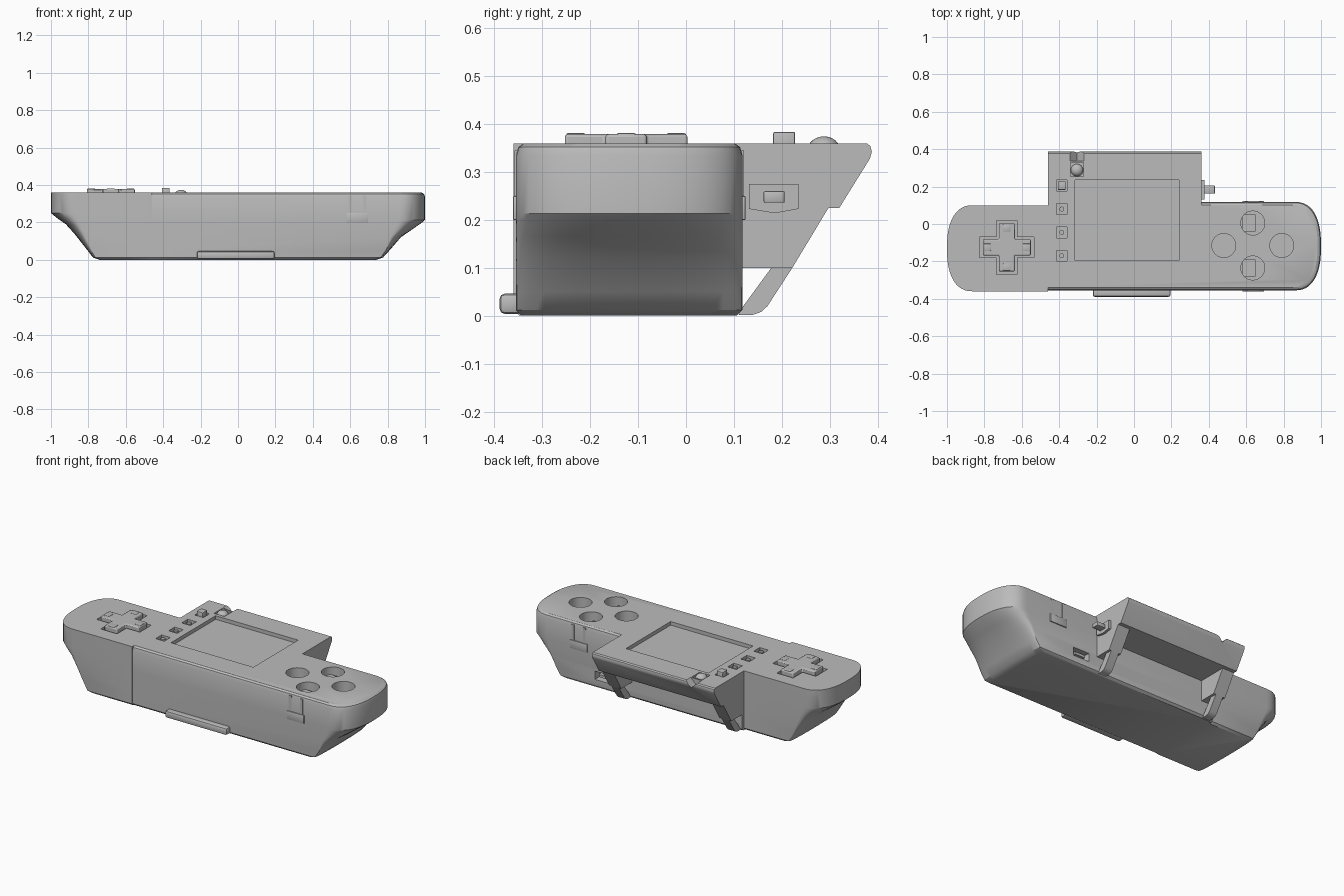
import bpy, bmesh, math
from mathutils import Matrix

if "Cube" in bpy.data.objects:
    bpy.data.objects.remove(bpy.data.objects["Cube"], do_unlink=True)

grey = bpy.data.materials.new("plain grey")
grey.use_nodes = True
COLOR = (0.5, 0.5, 0.5, 1)
grey.diffuse_color = COLOR
grey.node_tree.nodes["Principled BSDF"].inputs["Base Color"].default_value = COLOR
TOP = 0.36


def finish(bm, name):
    bmesh.ops.recalc_face_normals(bm, faces=bm.faces)
    mesh = bpy.data.meshes.new(name)
    bm.to_mesh(mesh)
    bm.free()
    mesh.materials.append(grey)
    obj = bpy.data.objects.new(name, mesh)
    bpy.context.collection.objects.link(obj)
    return obj


def box(name, x, y, z, bevel=0):
    bm = bmesh.new()
    bmesh.ops.create_cube(bm, size=1)
    for v in bm.verts:
        for i, (a, b) in enumerate((x, y, z)):
            v.co[i] = b if v.co[i] > 0 else a
    if bevel:
        bmesh.ops.bevel(bm, geom=bm.edges[:], offset=bevel, segments=2,
                        profile=0.5, affect='EDGES')
    return finish(bm, name)


def prism(name, points, lo, hi, axis):
    """Extrude a 2D outline along x (points are y, z) or z (points are x, y)."""
    bm = bmesh.new()
    put = (lambda p, d: (d, *p)) if axis == 'x' else (lambda p, d: (*p, d))
    rings = [[bm.verts.new(put(p, d)) for p in points] for d in (lo, hi)]
    for ring in rings:
        bm.faces.new(ring)
    n = len(points)
    for i in range(n):
        j = (i + 1) % n
        bm.faces.new((rings[0][i], rings[0][j], rings[1][j], rings[1][i]))
    return finish(bm, name)


def disc(name, x, y, r, lo, hi, sides=32):
    turn = [2 * math.pi * i / sides for i in range(sides)]
    return prism(name, [(x + r * math.cos(a), y + r * math.sin(a)) for a in turn],
                 lo, hi, 'z')


def boolean(obj, other, operation='DIFFERENCE'):
    bpy.context.view_layer.objects.active = obj
    mod = obj.modifiers.new("cut", 'BOOLEAN')
    mod.object, mod.operation, mod.solver = other, operation, 'EXACT'
    bpy.ops.object.modifier_apply(modifier=mod.name)
    bpy.data.objects.remove(other, do_unlink=True)


def grip(name, side, split, front, back, levels):
    """Stack rounded-end outlines: height, corner x, end x, edge inset."""
    bm = bmesh.new()
    rings = []
    mid, half = (front + back) / 2, (back - front) / 2
    for z, xs, xe, inset in levels:
        h = half - inset
        pts = [(split, mid - h)]
        for i in range(25):
            a = math.pi * (i / 24 - 0.5)
            c, s = max(math.cos(a), 0) ** 0.83, math.sin(a)
            pts.append((side * (xs + (xe - xs) * c),
                        mid + h * math.copysign(abs(s) ** 0.83, s)))
        pts.append((split, mid + h))
        rings.append([bm.verts.new((x, y, z)) for x, y in pts])
    for lower, upper in zip(rings, rings[1:]):
        for i in range(len(lower)):
            j = (i + 1) % len(lower)
            bm.faces.new((lower[i], lower[j], upper[j], upper[i]))
    bm.faces.new(rings[0])
    bm.faces.new(rings[-1])
    return finish(bm, name)


def cross(cx, cy, arm, w):
    q = [(arm, -w), (arm, w), (w, w)]
    pts = []
    for k in range(4):
        turn = Matrix.Rotation(k * math.pi / 2, 2)
        for p in q:
            x, y = turn[0][0] * p[0] + turn[0][1] * p[1], turn[1][0] * p[0] + turn[1][1] * p[1]
            pts.append((cx + x, cy + y))
    return pts


# Two halves of the shell
SEAM = -0.46
body = grip("main_body", 1, SEAM, -0.355, 0.118, [
    (0, .73, .74, .012), (.012, .76, .775, 0), (.05, .785, .81, 0),
    (.12, .815, .87, 0), (.165, .84, .935, 0), (.2, .85, .985, 0),
    (.213, .86, 1, 0), (.335, .86, 1, 0), (.352, .855, .995, .005),
    (TOP, .845, .982, .016)])
left = grip("pad_grip", -1, SEAM, -0.36, 0.1, [
    (0, .73, .74, .012), (.012, .76, .775, 0), (.07, .79, .82, 0),
    (.14, .82, .875, 0), (.19, .84, .92, 0), (.225, .855, .97, 0),
    (.25, .86, 1, 0), (TOP, .86, 1, 0)])

# Screen head overhanging the back
head = prism("screen_head", [(0, .225), (.32, .225), (.384, .328), (.388, .342),
                             (.385, .354), (.378, TOP), (0, TOP)], SEAM, 0.362, 'x')
boolean(body, head, 'UNION')

# Side walls and sloping struts under the head
for name, a, b in (("left_strut", 0.28, 0.362), ("right_strut", SEAM, -0.38)):
    prism(name + "_wall", [(.1, .1), (.222, .1), (.298, .226), (.1, .226)], a, b, 'x')
    prism(name, [(.11, .002), (.14, .002), (.157, .008), (.17, .02), (.222, .1),
                 (.178, .1), (.118, .018)], a + .015, b - .015, 'x')

# Screen well and action button holes
boolean(body, box("cut", (-.315, .24), (-.195, .235), (.338, .4)))
for x, y in ((.48, -.115), (.79, -.115), (.635, .005), (.635, -.235)):
    boolean(body, disc("cut", x, y, .064, .29, .4))
    if x == .635:
        box("button_contact", (x - .055, x + .015), (y - .045, y + .045), (.285, .315))

# Small menu buttons in square wells
for y in (.205, .08, -.045, -.17):
    boolean(body, box("cut", (-.415, -.357), (y - .029, y + .029), (.34, .4)))
    if y < .2:
        disc("menu_button", -.386, y, .013, .33, .356, 16)
    else:
        box("power_button", (-.407, -.365), (y - .023, y + .023), (.33, .384), .004)

# Dome button, its well and the notch in the rear edge
boolean(body, box("cut", (-.34, -.27), (.255, .33), (.348, .4)))
notch = box("cut", (-.026, .026), (.338, .42), (-.026, .026))
notch.matrix_world = Matrix.Translation((-.305, 0, TOP)) @ Matrix.Rotation(math.pi / 4, 4, 'Y')
bpy.context.view_layer.update()
boolean(body, notch)
bm = bmesh.new()
bmesh.ops.create_uvsphere(bm, u_segments=24, v_segments=12, radius=.033)
bmesh.ops.transform(bm, matrix=Matrix.Translation((-.305, .288, .348))
                    @ Matrix.Diagonal((1, 1, .8, 1)), verts=bm.verts)
finish(bm, "dome_button")

# Rear port
boolean(body, box("cut", (.42, .53), (.07, .2), (.05, .1)))
box("port_tongue", (.44, .51), (.06, .11), (.067, .083))

# Direction pad in a cross-shaped well
boolean(left, prism("cut", cross(-.68, -.125, .145, .055), .335, .4, 'z'))
pad = prism("direction_pad", cross(-.68, -.125, .128, .043), .32, .379, 'z')
bevel = pad.modifiers.new("round", 'BEVEL')
bevel.width, bevel.segments = .006, 2
for dx, dy in ((1, 0), (-1, 0), (0, 1), (0, -1)):
    x, y = -.68 + dx * .105, -.125 + dy * .105
    box("pad_tip", (x - .02, x + .02), (y - .02, y + .02), (.37, .381), .003)

# Clip tabs on the front and rear faces
for place, y0, y1 in (("front", -.361, -.35), ("rear", .11, .124)):
    box(place + "_clip", (.58, .695), (y0, y1), (.2, .25), .002)
    for x in (.592, .668):
        box(place + "_clip_prong", (x, x + .018), (y0 + .003, y1 - .003), (.245, .345))

# Front lip and side switch
box("front_lip", (-.22, .195), (-.389, -.34), (.004, .046), .01)
prism("switch_plate", [(.132, .223), (.185, .214), (.235, .223), (.235, .275), (.132, .275)],
      .35, .377, 'x')
box("switch_knob", (.37, .432), (.162, .206), (.236, .26), .003)

for obj in bpy.context.view_layer.objects:
    obj.select_set(obj.type == 'MESH' and "plain grey" in obj.data.materials)
bpy.context.view_layer.objects.active = body
bpy.ops.object.shade_smooth_by_angle(angle=math.radians(30))
